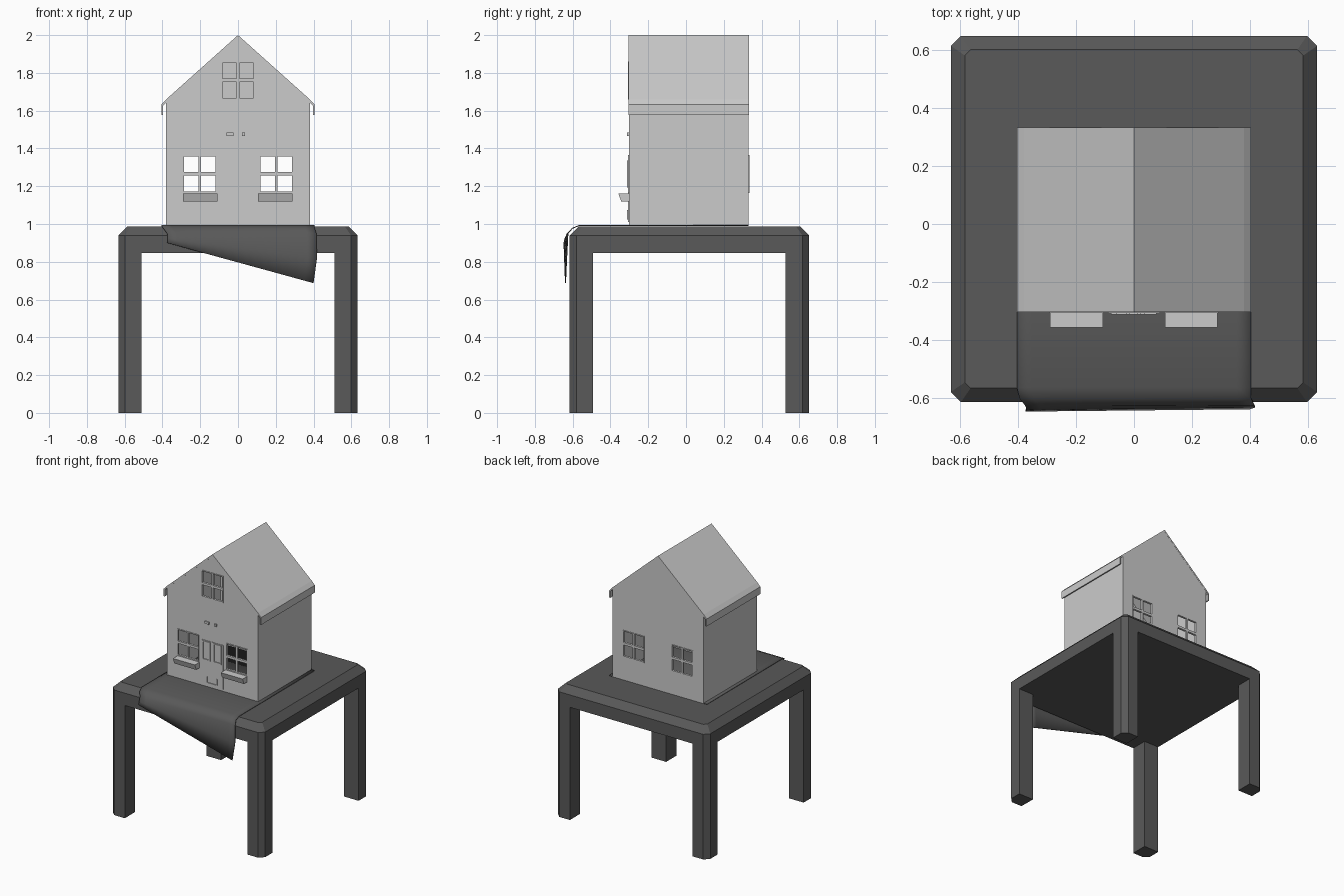
import bpy, bmesh
from math import radians

if "Cube" in bpy.data.objects:
    bpy.data.objects.remove(bpy.data.objects["Cube"])

dark = bpy.data.materials.new("dark_grey")
dark.diffuse_color = (0.1, 0.1, 0.1, 1)
dark.use_nodes = True
dark.node_tree.nodes["Principled BSDF"].inputs["Base Color"].default_value = dark.diffuse_color


def finish(name, bm, mat=None):
    bmesh.ops.recalc_face_normals(bm, faces=bm.faces)
    me = bpy.data.meshes.new(name)
    bm.to_mesh(me)
    bm.free()
    ob = bpy.data.objects.new(name, me)
    bpy.context.collection.objects.link(ob)
    if mat:
        me.materials.append(mat)
    return ob


def loft(name, rings, mat=None):
    """Skin a stack of equal-sized closed rings and cap both ends."""
    bm = bmesh.new()
    vs = [[bm.verts.new(p) for p in r] for r in rings]
    n = len(rings[0])
    for a, b in zip(vs, vs[1:]):
        for i in range(n):
            j = (i + 1) % n
            bm.faces.new((a[i], a[j], b[j], b[i]))
    bm.faces.new(vs[0])
    bm.faces.new(vs[-1])
    return finish(name, bm, mat)


def extrude_y(name, prof, y0, y1):
    return loft(name, [[(x, y, z) for x, z in prof] for y in (y0, y1)])


def boxes(name, specs):
    """Several boxes (x0, x1, y0, y1, z0, z1) in one object."""
    bm = bmesh.new()
    for x0, x1, y0, y1, z0, z1 in specs:
        for v in bmesh.ops.create_cube(bm, size=1)["verts"]:
            v.co = (x1 if v.co.x > 0 else x0, y1 if v.co.y > 0 else y0,
                    z1 if v.co.z > 0 else z0)
    return finish(name, bm)


# Table top: octagonal outline with a chamfered upper edge
CY = 0.0175


def octagon(hx, hy, c, z):
    q = [(hx, hy - c), (hx - c, hy), (c - hx, hy), (-hx, hy - c),
         (-hx, c - hy), (c - hx, -hy), (hx - c, -hy), (hx, c - hy)]
    return [(x, y + CY, z) for x, y in q]


loft("table_top", [octagon(0.633, 0.633, 0.035, 0.847),
                   octagon(0.633, 0.633, 0.035, 0.94),
                   octagon(0.585, 0.585, 0.02, 0.988)], dark)

# Table legs with the outer corner cut off
for sx, side in ((-1, "left"), (1, "right")):
    for sy, end in ((-1, "front"), (1, "back")):
        p = [(0.51, 0.51), (0.633, 0.51), (0.633, 0.598), (0.598, 0.633), (0.51, 0.633)]
        loft(f"{end}_{side}_leg",
             [[(sx * x, sy * y + CY, z) for x, y in p] for z in (0, 0.847)], dark)

# Cloth runner lying under the house and drooping over the front edge
bm = bmesh.new()
rows, N = [], 16
for i in range(N + 1):
    t = i / N
    x = -0.405 + 0.81 * t
    hem = 0.9 - 0.213 * t
    mid = (0.95 + hem) / 2
    path = [(x, 0.33, 0.992), (x, -0.3, 0.992), (x, -0.565, 0.992),
            (x + 0.01 * (1 - t), -0.602, 0.977),
            (-0.375 + 0.79 * t, -0.628 + 0.003 * t, 0.95),
            (-0.372 + 0.79 * t, -0.64 + 0.008 * t, mid),
            (-0.375 + 0.775 * t, -0.646 + 0.008 * t, hem)]
    rows.append([bm.verts.new(p) for p in path])
for a, b in zip(rows, rows[1:]):
    for k in range(len(a) - 1):
        bm.faces.new((a[k], a[k + 1], b[k + 1], b[k]))
cloth = finish("cloth_runner", bm, dark)
sol = cloth.modifiers.new("thickness", "SOLIDIFY")
sol.thickness, sol.offset = 0.005, 0
bpy.context.view_layer.objects.active = cloth
cloth.select_set(True)
bpy.ops.object.shade_smooth_by_angle(angle=radians(60))

# House walls
FRONT, BACK, BASE, T = -0.303, 0.332, 0.99, 0.012
gable = [(-0.38, BASE), (0.38, BASE), (0.38, 1.65), (0, 1.99), (-0.38, 1.65)]
walls = {"front_wall": extrude_y("front_wall", gable, FRONT, FRONT + T),
         "back_wall": extrude_y("back_wall", gable, BACK - T, BACK)}
for s, side in ((-1, "left"), (1, "right")):
    a, b = sorted((s * 0.38, s * (0.38 - T)))
    boxes(f"{side}_wall", [(a, b, FRONT + T, BACK - T, BASE, 1.65)])

# Window openings and their frames with crossing bars
windows = {"front_wall": [(-0.2025, 1.265), (0.2025, 1.265), (0, 1.76)],
           "back_wall": [(-0.2025, 1.265), (0.2025, 1.265)]}
HX, HZ, B = 0.09, 0.1, 0.007
for wall, centres in windows.items():
    y0, y1 = (FRONT - 0.004, FRONT + T) if wall == "front_wall" else (BACK - T, BACK + 0.004)
    cut = boxes("window_cutter", [(x - HX + 0.002, x + HX - 0.002, y0 - 0.05, y1 + 0.05,
                                   z - HZ + 0.002, z + HZ - 0.002) for x, z in centres])
    cut.hide_render = True
    ob = walls[wall]
    m = ob.modifiers.new("openings", "BOOLEAN")
    m.operation, m.object, m.solver = "DIFFERENCE", cut, "EXACT"
    bpy.context.view_layer.objects.active = ob
    bpy.ops.object.modifier_apply(modifier=m.name)
    bpy.data.objects.remove(cut)
    for n, (x, z) in enumerate(centres):
        boxes(f"{wall}_window_frame_{n + 1}", [
            (x - HX, x - HX + B, y0, y1, z - HZ, z + HZ),
            (x + HX - B, x + HX, y0, y1, z - HZ, z + HZ),
            (x - HX + B, x + HX - B, y0, y1, z - HZ, z - HZ + B),
            (x - HX + B, x + HX - B, y0, y1, z + HZ - B, z + HZ),
            (x - 0.007, x + 0.007, y0, y1, z - HZ + B, z + HZ - B),
            (x - HX + B, x - 0.007, y0, y1, z - 0.009, z + 0.009),
            (x + 0.007, x + HX - B, y0, y1, z - 0.009, z + 0.009)])

# Wedge-shaped sills under the front windows
for x, side in ((-0.199, "left"), (0.198, "right")):
    p = [(FRONT, 1.118), (-0.342, 1.118), (-0.358, 1.161), (FRONT, 1.161)]
    loft(f"{side}_window_sill", [[(x + d, y, z) for y, z in p] for d in (-0.091, 0.091)])

# Roof sheet with down-turned eaves
half = [(0.38, 1.66), (0.405, 1.633), (0.405, 1.578), (0.396, 1.578),
        (0.396, 1.628), (0.376, 1.648)]
prof = [(0, 2.0)] + half + [(0, 1.985)] + [(-x, z) for x, z in reversed(half)]
extrude_y("roof", prof, FRONT - 0.001, BACK + 0.001)

# Front door with raised panel borders
boxes("front_door", [(-0.09, 0.09, FRONT - 0.003, FRONT, 1.01, 1.34)])
y0, y1 = FRONT - 0.009, FRONT - 0.003
for a, b, side in ((-0.08, -0.013, "left"), (0.011, 0.078, "right")):
    boxes(f"{side}_door_panel", [
        (a, a + 0.008, y0, y1, 1.193, 1.335), (b - 0.008, b, y0, y1, 1.193, 1.335),
        (a + 0.008, b - 0.008, y0, y1, 1.193, 1.201),
        (a + 0.008, b - 0.008, y0, y1, 1.327, 1.335)])
boxes("door_kick_trim", [(-0.045, -0.04, y0, y1, 1.025, 1.073),
                         (0.037, 0.042, y0, y1, 1.025, 1.073),
                         (-0.04, 0.037, y0, y1, 1.025, 1.03)])

# Small plaques above the door
boxes("wall_plaques", [(-0.06, -0.025, y0, FRONT, 1.467, 1.485),
                       (0.02, 0.036, y0, FRONT, 1.467, 1.485)])
